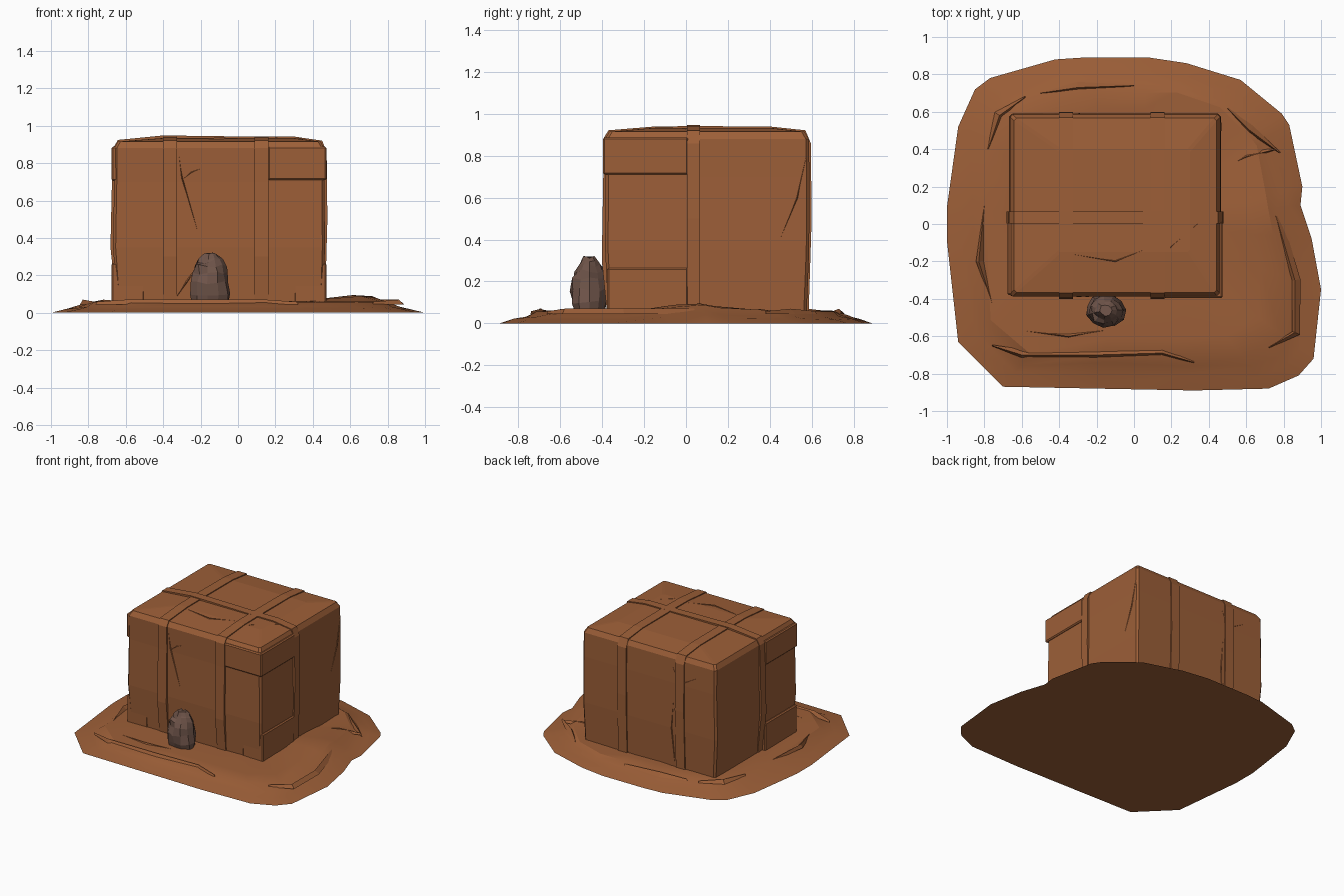
import bpy, bmesh, math, random
from mathutils import Vector

random.seed(4)
cube = bpy.data.objects.get("Cube")
if cube:
    bpy.data.objects.remove(cube, do_unlink=True)


def material(name, rgb):
    m = bpy.data.materials.new(name)
    m.use_nodes = True
    m.diffuse_color = (*rgb, 1)
    m.node_tree.nodes["Principled BSDF"].inputs["Base Color"].default_value = (*rgb, 1)
    return m


BROWN = material("wrapped_brown", (0.335, 0.114, 0.039))
GREY = material("sack_grey_brown", (0.16, 0.09, 0.068))


def finish(bm, name, mat, smooth=None):
    bmesh.ops.recalc_face_normals(bm, faces=bm.faces)
    me = bpy.data.meshes.new(name)
    bm.to_mesh(me)
    bm.free()
    me.materials.append(mat)
    ob = bpy.data.objects.new(name, me)
    bpy.context.collection.objects.link(ob)
    if smooth:
        bpy.ops.object.select_all(action='DESELECT')
        ob.select_set(True)
        bpy.context.view_layer.objects.active = ob
        bpy.ops.object.shade_smooth_by_angle(angle=math.radians(smooth))
    return ob


def loft(name, rings, mat, smooth=None):
    """Skin a stack of equal rings and cap both ends."""
    bm = bmesh.new()
    rows = [[bm.verts.new(p) for p in ring] for ring in rings]
    n = len(rows[0])
    for a, b in zip(rows, rows[1:]):
        for i in range(n):
            j = (i + 1) % n
            bm.faces.new((a[i], a[j], b[j], b[i]))
    bm.faces.new(rows[0][::-1])
    bm.faces.new(rows[-1])
    return finish(bm, name, mat, smooth)


def slab(name, lo, hi):
    bm = bmesh.new()
    bmesh.ops.create_cube(bm, size=1)
    for v in bm.verts:
        v.co = [lo[k] + (v.co[k] + 0.5) * (hi[k] - lo[k]) for k in range(3)]
    bmesh.ops.bevel(bm, geom=bm.edges[:], offset=0.008, segments=1, affect='EDGES')
    return finish(bm, name, BROWN)


def crease(name, points, normal, width, height):
    """Tapered ridge lying on a surface, widest in the middle."""
    bm = bmesh.new()
    pts, nrm = [Vector(p) for p in points], Vector(normal)
    rows = []
    for i, p in enumerate(pts):
        t = pts[min(i + 1, len(pts) - 1)] - pts[max(i - 1, 0)]
        side = t.cross(nrm).normalized() * width
        f = 0.15 if i in (0, len(pts) - 1) else 1
        low = p - nrm * 0.012
        rows.append([bm.verts.new(q) for q in
                     (low - side * f, p + nrm * height * f, low + side * f * 0.5)])
    for a, b in zip(rows, rows[1:]):
        for i in range(3):
            bm.faces.new((a[i], a[(i + 1) % 3], b[(i + 1) % 3], b[i]))
    bm.faces.new(rows[0])
    bm.faces.new(rows[-1][::-1])
    return finish(bm, name, BROWN)


# Ground mound: irregular outline with shrinking rings
outline = [(-.70, -.87), (-.2, -.88), (.32, -.89), (.72, -.88), (.88, -.81), (.96, -.72),
           (1, -.35), (.95, -.08), (.89, .1), (.9, .2), (.83, .53), (.79, .59), (.57, .77),
           (.28, .86), (.08, .89), (-.27, .89), (-.42, .88), (-.77, .78), (-.85, .72),
           (-.94, .52), (-1, .09), (-1, -.09), (-.94, -.63)]


def ground_height(x, y, base):
    lump = 0.04 * math.exp(-((x - .67) / .2) ** 2 - ((y - .03) / .14) ** 2)
    return base + lump


rings = []
for scale, z in ((1, 0), (.92, .02), (.86, .034), (.8, .058), (.68, .06), (.4, .062)):
    ring = []
    for x, y in outline:
        wobble = 0 if scale == 1 else random.uniform(-.018, .018)
        px, py = x * (scale + wobble), y * (scale + wobble)
        h = 0 if scale == 1 else ground_height(px, py, z + random.uniform(-.004, .004))
        ring.append((px, py, h))
    rings.append(ring)
loft("ground_mound", rings, BROWN, 20)

# Folds in the ground
up = (0, 0, 1)
for pts in ([(-.76, -.65), (-.6, -.7), (-.2, -.7), (.15, -.69), (.32, -.74)],
            [(.46, .1), (.63, .16), (.76, .04), (.86, -.3), (.86, -.58), (.72, -.66)],
            [(.5, .62), (.62, .5), (.78, .38)],
            [(.48, .3), (.6, .36), (.76, .4)],
            [(-.5, .7), (-.3, .73), (0, .74)],
            [(-.8, .1), (-.83, -.2), (-.76, -.42)],
            [(-.78, .4), (-.72, .58), (-.58, .68)],
            [(-.6, -.57), (-.35, -.6), (-.1, -.56)]):
    crease("ground_fold", [(x, y, .056) for x, y in pts], up, .03, .014)

# Crate body: chamfered rectangle sections, slightly bulged
body = []
for z, x0, x1, y0, y1 in ((.02, -.645, .455, -.37, .575), (.35, -.668, .465, -.386, .588),
                          (.7, -.662, .462, -.384, .59), (.88, -.662, .462, -.388, .586),
                          (.915, -.642, .442, -.366, .566), (.934, -.4, .3, -.15, .4)):
    c = .014
    body.append([(x0 + c, y0, z), (x1 - c, y0, z), (x1, y0 + c, z), (x1, y1 - c, z),
                 (x1 - c, y1, z), (x0 + c, y1, z), (x0, y1 - c, z), (x0, y0 + c, z)])
loft("crate_body", body, BROWN)

# Straps wrapped over the crate
across = [(-.648, .03), (-.682, .35), (-.674, .7), (-.668, .88), (-.642, .924), (-.4, .948),
          (.05, .942), (.3, .942), (.45, .92), (.474, .86), (.478, .5), (.465, .03)]
along = [(-.375, .03), (-.402, .3), (-.395, .7), (-.396, .88), (-.37, .922), (-.15, .94),
         (.03, .942), (.4, .94), (.57, .922), (.596, .86), (.6, .5), (.585, .03)]
loft("cross_strap", [[(x, y, z) for x, z in across] for y in (.004, .066)], BROWN)
for x0, x1 in ((-.4, -.325), (.088, .162)):
    loft("long_strap", [[(x, y, z) for y, z in along] for x in (x0, x1)], BROWN)

# Overlapping flaps that leave sunken panels at the front corners
slab("upper_flap_right", (.16, -.396, .71), (.474, .01, .888))
slab("upper_flap_left", (-.676, -.38, .705), (-.5, .01, .888))
slab("lower_flap_right", (.3, -.376, .03), (.473, .01, .265))
slab("lower_flap_left", (-.676, -.376, .03), (-.5, .01, .265))

# Folds on the crate faces
front, back, side = (0, -1, 0), (0, 1, 0), (1, 0, 0)
for pts, n in (([(-.32, -.386, .88), (-.3, -.384, .72), (-.22, -.385, .45)], front),
               ([(-.3, -.384, .71), (-.25, -.384, .75), (-.2, -.384, .77)], front),
               ([(-.34, -.374, .07), (-.27, -.38, .17), (-.2, -.382, .27)], front),
               ([(.462, .575, .8), (.462, .53, .6), (.463, .44, .38)], side),
               ([(-.3, .587, .82), (-.36, .589, .7), (-.5, .588, .78)], back),
               ([(-.31, .588, .6), (-.29, .588, .35), (-.31, .58, .1)], back),
               ([(.1, -.3, .922), (.2, -.12, .93), (.34, 0, .931)], up),
               ([(-.34, -.16, .932), (-.1, -.2, .93), (.1, -.12, .933)], up),
               ([(-.39, .2, .933), (-.37, .35, .933), (-.34, .5, .925)], up)):
    crease("crate_fold", pts, n, .014, .006)

# Small crumpled sack leaning on the crate
sack = []
for z, rx, ry in ((.04, .105, .075), (.1, .108, .09), (.16, .1, .09), (.21, .092, .085),
                  (.25, .088, .075), (.275, .07, .06), (.29, .06, .045), (.312, .035, .03)):
    ring = []
    for i in range(11):
        a = math.tau * i / 11
        k = random.uniform(.84, 1.08)
        ring.append((-.15 + rx * k * math.cos(a), -.46 + ry * k * math.sin(a),
                     z + random.uniform(-.01, .01)))
    sack.append(ring)
sack_ob = loft("small_sack", sack, GREY)
